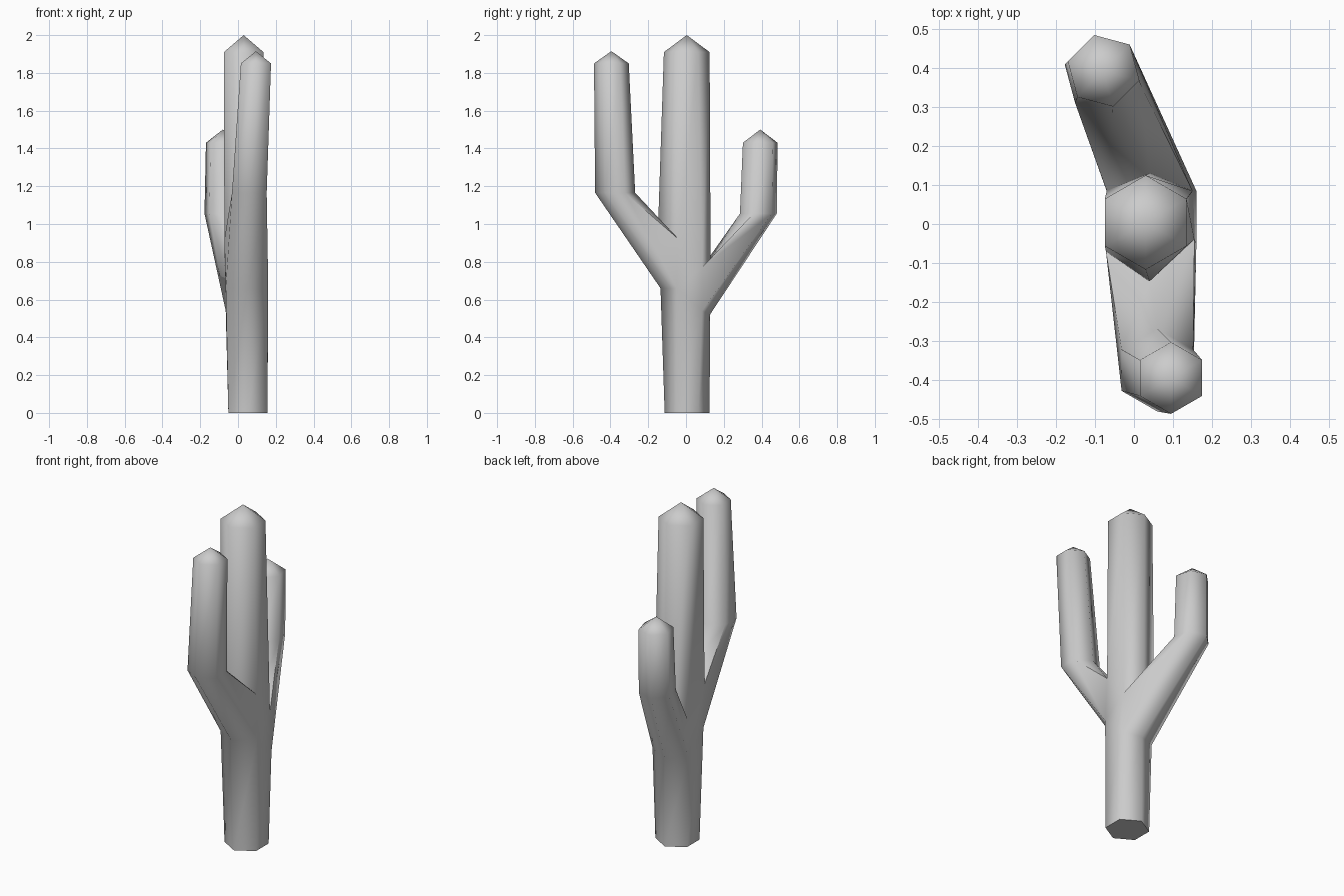
import bpy, bmesh
from math import radians, cos, sin

if "Cube" in bpy.data.objects:
    bpy.data.objects.remove(bpy.data.objects["Cube"])

bm = bmesh.new()

def hexagon(cx, cy, z, r, start=-90):
    """Horizontal six-sided ring, first vertex at the start angle."""
    return [bm.verts.new((cx + r * cos(radians(start + 60 * i)),
                          cy + r * sin(radians(start + 60 * i)), z)) for i in range(6)]

def ring(points):
    return [bm.verts.new(p) for p in points]

def bridge(a, b, skip=()):
    for i in range(6):
        if i not in skip:
            j = (i + 1) % 6
            bm.faces.new((a[i], a[j], b[j], b[i]))

def tip(loop, x, y, z):
    """Close a ring with a pointed cap."""
    apex = bm.verts.new((x, y, z))
    for i in range(6):
        bm.faces.new((loop[i], loop[(i + 1) % 6], apex))

# Trunk: ring order is front, right-front, right-back, back, left-back, left-front
base = hexagon(0.052, 0.006, 0, 0.119)
low = ring([(0.05, -0.135, 0.66), (0.16, -0.05, 0.66), (0.16, 0.085, 0.54),
            (0.05, 0.127, 0.52), (-0.065, 0.07, 0.54), (-0.065, -0.07, 0.66)])
high = ring([(0.04, -0.147, 1.01), (0.155, -0.04, 0.92), (0.15, 0.085, 0.77),
             (0.04, 0.13, 0.81), (-0.07, 0.085, 0.77), (-0.072, -0.07, 0.92)])
top = hexagon(0.03, 0.004, 1.91, 0.121)
bm.faces.new(base)
bridge(base, low)
bridge(low, high, skip=(0, 2, 3, 5))   # leave the two arm sockets open
bridge(high, top)
tip(top, 0.03, 0.004, 2.0)

# Front arm grows out of the front socket
socket = [low[0], low[1], high[1], high[0], high[5], low[5]]
elbow = hexagon(0.06, -0.375, 1.165, 0.106)
end = hexagon(0.095, -0.395, 1.85, 0.092)
bridge(socket, elbow)
bridge(elbow, end)
tip(end, 0.095, -0.395, 1.915)

# Back arm grows out of the back socket
socket = [low[3], low[4], high[4], high[3], high[2], low[2]]
elbow = hexagon(-0.08, 0.383, 1.055, 0.101, 105)
end = hexagon(-0.078, 0.393, 1.43, 0.095, 105)
bridge(socket, elbow)
bridge(elbow, end)
tip(end, -0.08, 0.393, 1.5)

bmesh.ops.recalc_face_normals(bm, faces=bm.faces)
mesh = bpy.data.meshes.new("cactus")
bm.to_mesh(mesh)
bm.free()
cactus = bpy.data.objects.new("cactus", mesh)
bpy.context.collection.objects.link(cactus)
bpy.context.view_layer.objects.active = cactus
cactus.select_set(True)
bpy.ops.object.shade_smooth_by_angle(angle=radians(80))
